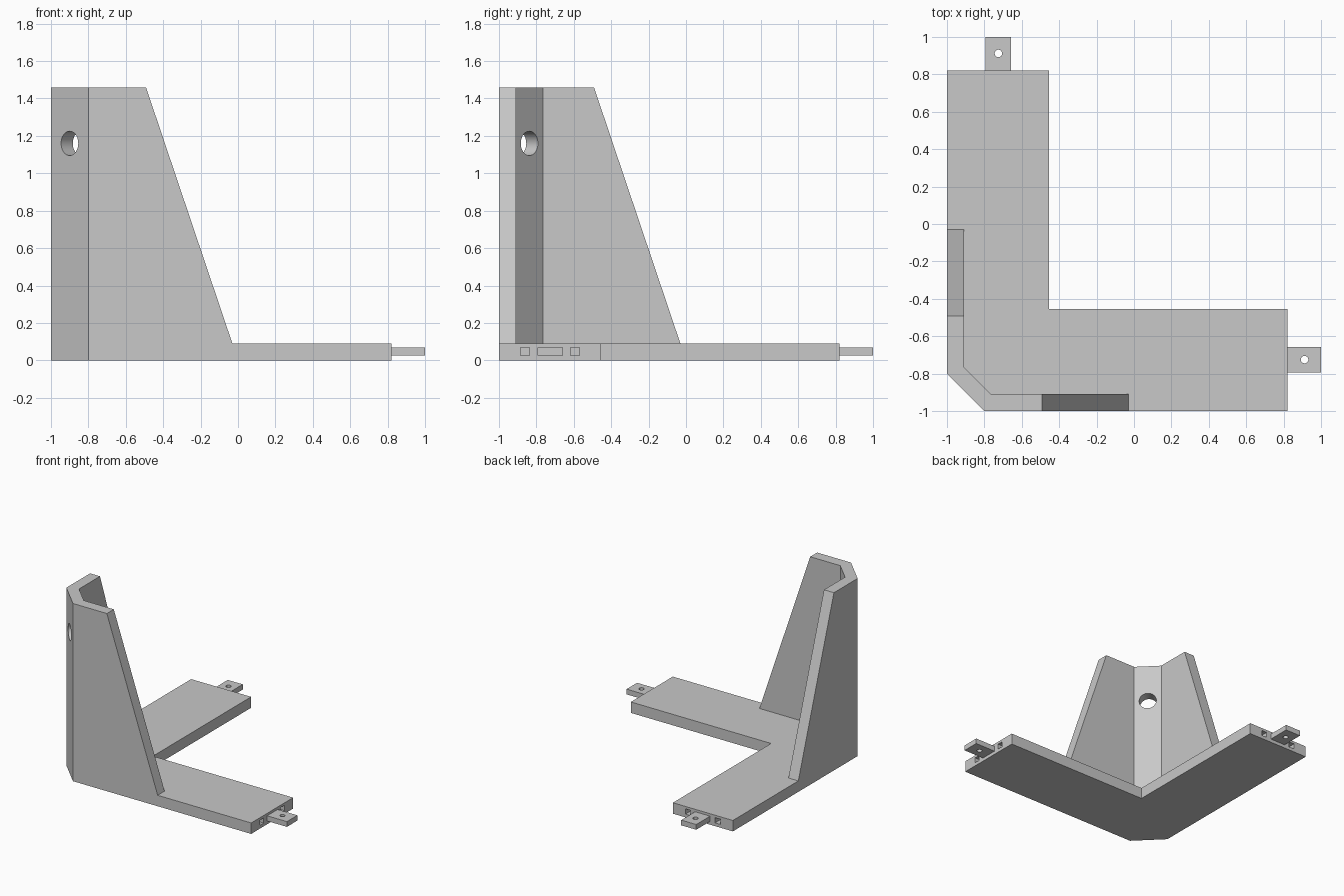
import bpy
import bmesh
from math import pi, radians
from mathutils import Matrix, Vector

cube = bpy.data.objects.get("Cube")
if cube:
    bpy.data.objects.remove(cube, do_unlink=True)

grey = bpy.data.materials.new("light grey")
grey.use_nodes = True
grey.diffuse_color = (0.58, 0.58, 0.58, 1)
grey.node_tree.nodes["Principled BSDF"].inputs["Base Color"].default_value = grey.diffuse_color


def make_object(name, bm):
    bmesh.ops.recalc_face_normals(bm, faces=bm.faces)
    mesh = bpy.data.meshes.new(name)
    bm.to_mesh(mesh)
    bm.free()
    mesh.materials.append(grey)
    obj = bpy.data.objects.new(name, mesh)
    bpy.context.collection.objects.link(obj)
    return obj


def loft(name, bottom, top, z0, z1):
    """Solid between two matching outlines."""
    bm = bmesh.new()
    low = [bm.verts.new((x, y, z0)) for x, y in bottom]
    high = [bm.verts.new((x, y, z1)) for x, y in top]
    bm.faces.new(low[::-1])
    bm.faces.new(high)
    for i in range(len(low)):
        j = (i + 1) % len(low)
        bm.faces.new((low[i], low[j], high[j], high[i]))
    return make_object(name, bm)


def block(name, x0, x1, y0, y1, z0, z1):
    outline = [(x0, y0), (x1, y0), (x1, y1), (x0, y1)]
    return loft(name, outline, outline, z0, z1)


def cylinder(name, centre, axis, radius, depth):
    bm = bmesh.new()
    turn = Vector(axis).to_track_quat("Z", "Y").to_matrix().to_4x4()
    bmesh.ops.create_cone(bm, cap_ends=True, segments=48, radius1=radius, radius2=radius,
                          depth=depth, matrix=Matrix.Translation(centre) @ turn)
    return make_object(name, bm)


def cut(target, cutter):
    """Subtract the cutter, then discard it."""
    cutter.hide_render = True
    mod = target.modifiers.new("cut", "BOOLEAN")
    mod.operation = "DIFFERENCE"
    mod.solver = "EXACT"
    mod.object = cutter
    activate(target)
    bpy.ops.object.modifier_apply(modifier=mod.name)
    bpy.data.objects.remove(cutter, do_unlink=True)


def activate(obj):
    bpy.ops.object.select_all(action="DESELECT")
    obj.select_set(True)
    bpy.context.view_layer.objects.active = obj


def swapped(points):
    """Reflect an outline across the corner's diagonal."""
    return [(y, x) for x, y in reversed(points)]


THICK = 0.09
ARM_END = 0.82
INNER = -0.455
TAB_LOW, TAB_HIGH = 0.027, 0.07

# L-shaped base with a chamfered outer corner
half = [(-0.8, -1), (ARM_END, -1), (ARM_END, INNER)]
outline = half + [(INNER, INNER)] + swapped(half)
base = loft("corner_base", outline, outline, 0, THICK)

# Square sockets beside each tab
for c in (-0.862, -0.593):
    a, b = c - 0.024, c + 0.024
    cut(base, block("socket_cutter", 0.72, 0.9, a, b, TAB_LOW, TAB_HIGH))
    cut(base, block("socket_cutter", a, b, 0.72, 0.9, TAB_LOW, TAB_HIGH))


# Bent wall with sloping ends
def wall_outline(end):
    outer = [(-0.8, -1), (end, -1)]
    inner = [(end, -0.91), (-0.765, -0.91)]
    side = outer + inner
    return side + swapped(side)


wall = loft("corner_wall", wall_outline(-0.03), wall_outline(-0.492), THICK, 1.46)

# Round hole through the diagonal face
cut(wall, cylinder("wall_hole_cutter", (-0.87, -0.87, 1.16), (1, 1, 0), 0.065, 0.5))

# Connecting tabs with pin holes
MID = -0.725
tab_right = block("left_tab", ARM_END, 1, MID - 0.068, MID + 0.068, TAB_LOW, TAB_HIGH)
cut(tab_right, cylinder("pin_cutter", (0.912, MID, 0.05), (0, 0, 1), 0.02, 0.2))
tab_back = block("back_tab", MID - 0.068, MID + 0.068, ARM_END, 1, TAB_LOW, TAB_HIGH)
cut(tab_back, cylinder("pin_cutter", (MID, 0.912, 0.05), (0, 0, 1), 0.02, 0.2))

# Smooth hole walls, crisp edges
for obj in (wall, tab_right, tab_back):
    activate(obj)
    bpy.ops.object.shade_smooth_by_angle(angle=radians(30))
